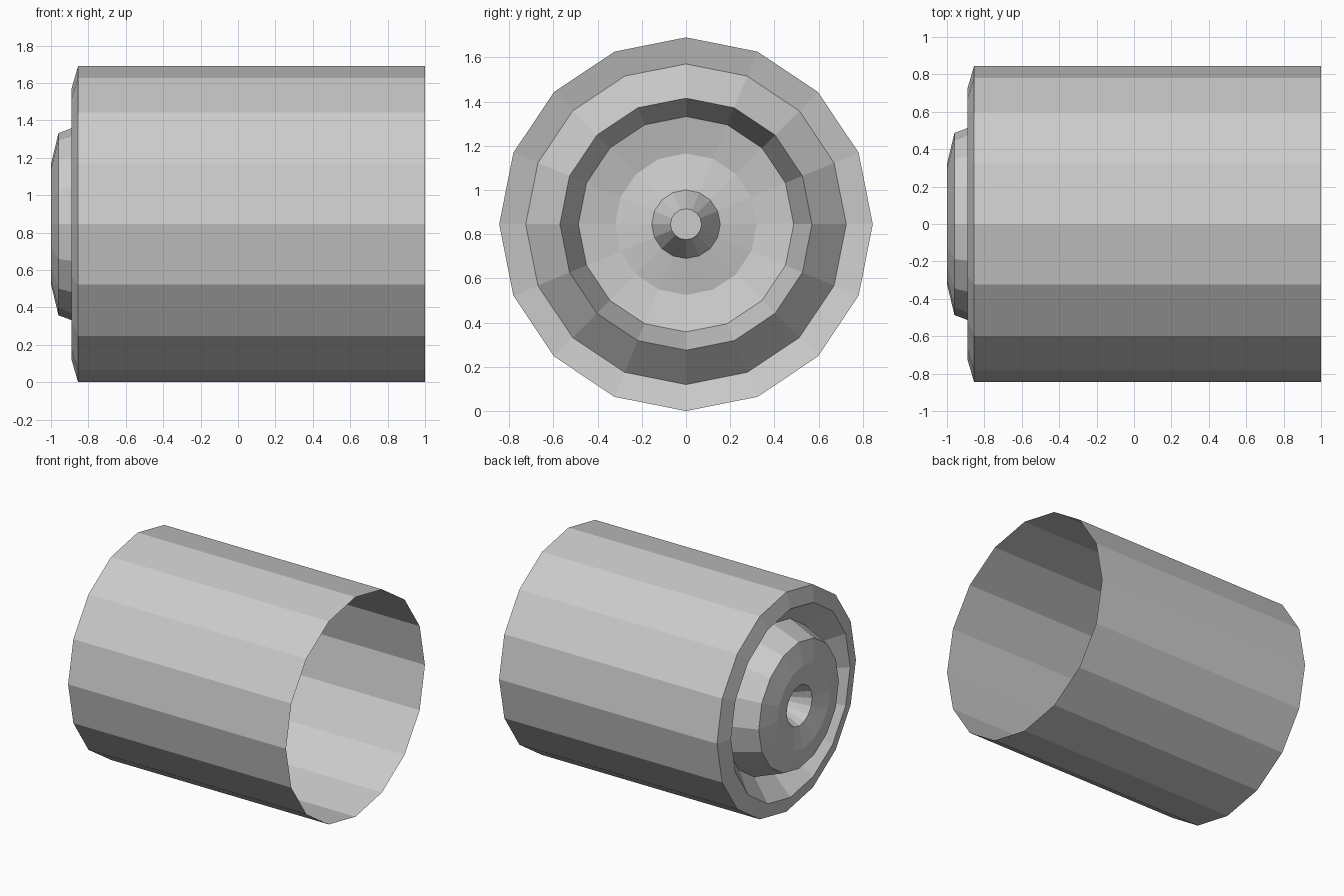
import bpy, bmesh, math

if "Cube" in bpy.data.objects:
    bpy.data.objects.remove(bpy.data.objects["Cube"])

SIDES = 16
R = 0.845

# Half profile along the axis (x, radius): open mouth to dimpled base
profile = [
    (1.0, R), (-0.855, R),         # tube wall
    (-0.89, 0.725),                # rim bevel
    (-0.735, 0.57),                # sloped groove
    (-0.96, 0.487), (-1.0, 0.32),  # raised centre boss
    (-0.965, 0.155),               # shallow dish
    (-0.79, 0.07),                 # centre dimple
]


def lathe_x(name, points, sides, cz):
    """Revolve a profile round the x axis, capping the last ring."""
    bm = bmesh.new()
    rings = []
    for x, r in points:
        ring = []
        for i in range(sides):
            a = 2 * math.pi * i / sides
            ring.append(bm.verts.new((x, r * math.sin(a), cz + r * math.cos(a))))
        rings.append(ring)
    for a, b in zip(rings, rings[1:]):
        for i in range(sides):
            j = (i + 1) % sides
            bm.faces.new((a[i], b[i], b[j], a[j]))
    bm.faces.new(rings[-1])
    bmesh.ops.recalc_face_normals(bm, faces=bm.faces)
    # Make the tube wall face outward
    bm.faces.ensure_lookup_table()
    f = bm.faces[0]
    c = f.calc_center_median()
    if f.normal.y * c.y + f.normal.z * (c.z - cz) < 0:
        bmesh.ops.reverse_faces(bm, faces=bm.faces)
    me = bpy.data.meshes.new(name)
    bm.to_mesh(me)
    bm.free()
    ob = bpy.data.objects.new(name, me)
    bpy.context.collection.objects.link(ob)
    return ob


# Open tube with a stepped, dimpled base
lathe_x("open_casing", profile, SIDES, R)
